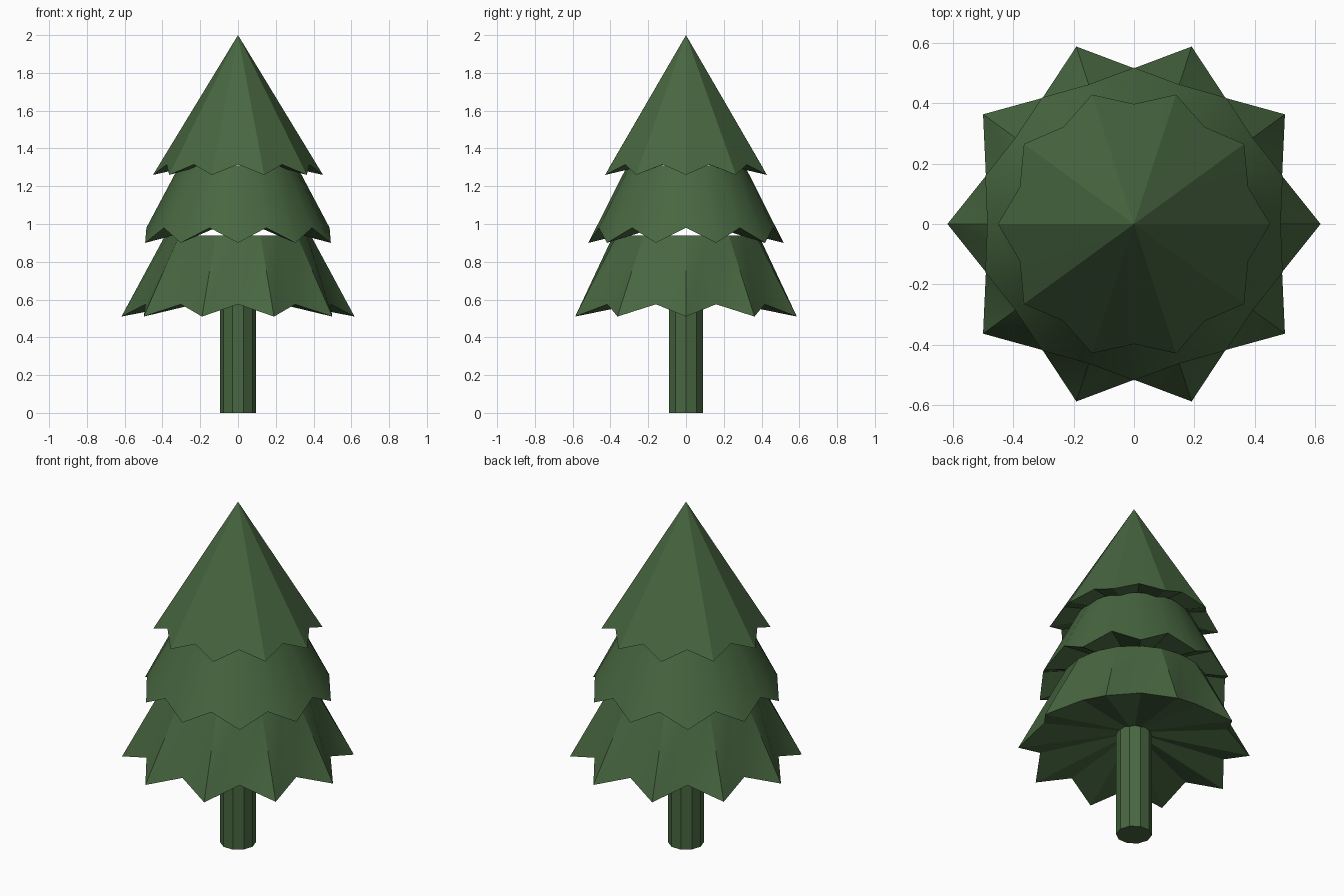
import bpy, bmesh, math

if "Cube" in bpy.data.objects:
    bpy.data.objects.remove(bpy.data.objects["Cube"])

green = bpy.data.materials.new("pine_green")
green.diffuse_color = (0.065, 0.135, 0.052, 1)
green.use_nodes = True
green.node_tree.nodes["Principled BSDF"].inputs["Base Color"].default_value = green.diffuse_color


def finish(name, bm):
    bmesh.ops.recalc_face_normals(bm, faces=bm.faces)
    mesh = bpy.data.meshes.new(name)
    bm.to_mesh(mesh)
    bm.free()
    mesh.materials.append(green)
    ob = bpy.data.objects.new(name, mesh)
    bpy.context.collection.objects.link(ob)
    bpy.ops.object.select_all(action='DESELECT')
    ob.select_set(True)
    bpy.context.view_layer.objects.active = ob
    bpy.ops.object.shade_smooth_by_angle(angle=math.radians(25))


def tier(name, point, valley, top, under_z, turn):
    """Ten-pointed skirt; point, valley and top are (radius, height)."""
    bm = bmesh.new()
    n = 20

    def ring_vert(i, r, z):
        a = math.radians(18 * i + turn)
        return bm.verts.new((r * math.cos(a), r * math.sin(a), z))

    rim = [ring_vert(i, *(valley if i % 2 else point)) for i in range(n)]
    tip = bm.verts.new((0, 0, top[1]))
    base = bm.verts.new((0, 0, under_z))
    upper = [ring_vert(i, *top) for i in range(n)] if top[0] else None
    for i in range(n):
        j = (i + 1) % n
        bm.faces.new((rim[j], rim[i], base))
        if upper:
            bm.faces.new((rim[i], rim[j], upper[j]))
            bm.faces.new((rim[i], upper[j], upper[i]))
            bm.faces.new((upper[i], upper[j], tip))
        else:
            bm.faces.new((rim[i], rim[j], tip))
    finish(name, bm)


# Foliage skirts, the middle one turned by half a point
tier("lower_branches", (0.617, 0.51), (0.515, 0.575), (0.385, 0.94), 0.63, 0)
tier("middle_branches", (0.517, 0.90), (0.485, 0.98), (0.31, 1.31), 1.03, 18)
tier("top_branches", (0.45, 1.26), (0.397, 1.315), (0, 2.0), 1.36, 0)

# Ten-sided trunk
bm = bmesh.new()
bot, top = [[bm.verts.new((0.095 * math.cos(math.radians(36 * i)),
                           0.095 * math.sin(math.radians(36 * i)), z))
             for i in range(10)] for z in (0, 0.64)]
for i in range(10):
    j = (i + 1) % 10
    bm.faces.new((bot[i], bot[j], top[j], top[i]))
bm.faces.new(bot[::-1])
bm.faces.new(top)
finish("trunk", bm)
